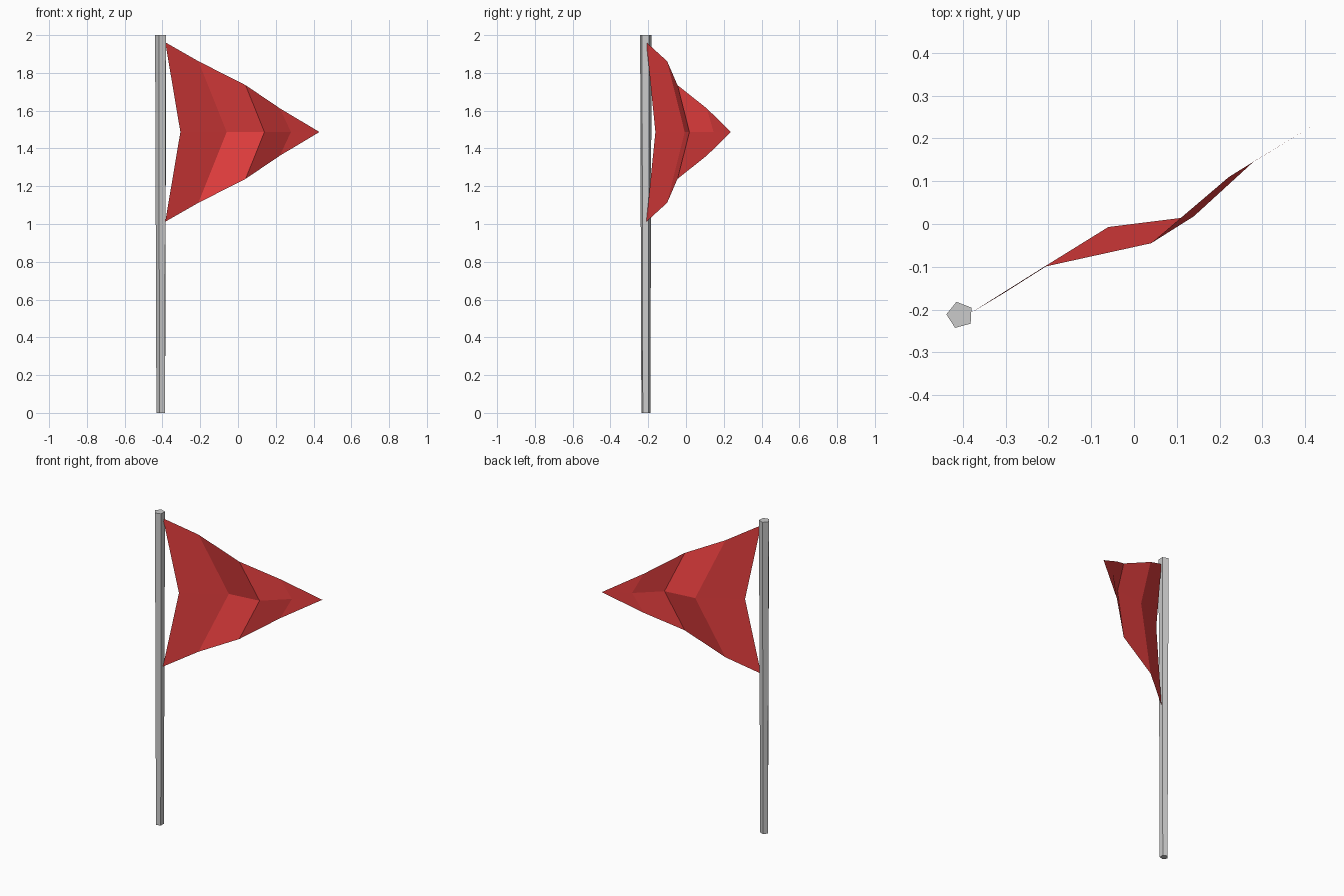
import bpy, math

if "Cube" in bpy.data.objects:
    bpy.data.objects.remove(bpy.data.objects["Cube"])

# Pole: slim five-sided shaft, slightly wider at the top
bpy.ops.mesh.primitive_cone_add(vertices=5, radius1=0.025, radius2=0.032, depth=2,
                                location=(-0.407, -0.213, 1),
                                rotation=(0, 0, math.radians(15)))
bpy.context.object.name = "pole"

# Pennant: folded cloth, each column is (edge x, edge y, half height, middle x, middle y)
MID_Z = 1.487
columns = [
    (-0.385, -0.210, 0.475, -0.305, -0.162),
    (-0.210, -0.100, 0.375, -0.060, -0.007),
    (0.040, -0.045, 0.248, 0.140, 0.018),
    (0.222, 0.110, 0.125, 0.280, 0.146),
]
verts, faces = [], []
for ex, ey, h, mx, my in columns:
    verts += [(ex, ey, MID_Z - h), (mx, my, MID_Z), (ex, ey, MID_Z + h)]
for c in range(len(columns) - 1):
    for r in range(2):
        a = 3 * c + r
        faces.append((a, a + 3, a + 4, a + 1))

# Pointed end
tip = len(verts)
verts.append((0.431, 0.238, MID_Z))
faces += [(tip - 3, tip, tip - 2), (tip - 2, tip, tip - 1)]

mesh = bpy.data.meshes.new("pennant")
mesh.from_pydata(verts, [], faces)
mesh.update()
pennant = bpy.data.objects.new("pennant", mesh)
bpy.context.collection.objects.link(pennant)

red = bpy.data.materials.new("red_cloth")
red.diffuse_color = (0.8, 0.05, 0.05, 1)
red.use_nodes = True
red.node_tree.nodes["Principled BSDF"].inputs["Base Color"].default_value = red.diffuse_color
mesh.materials.append(red)
